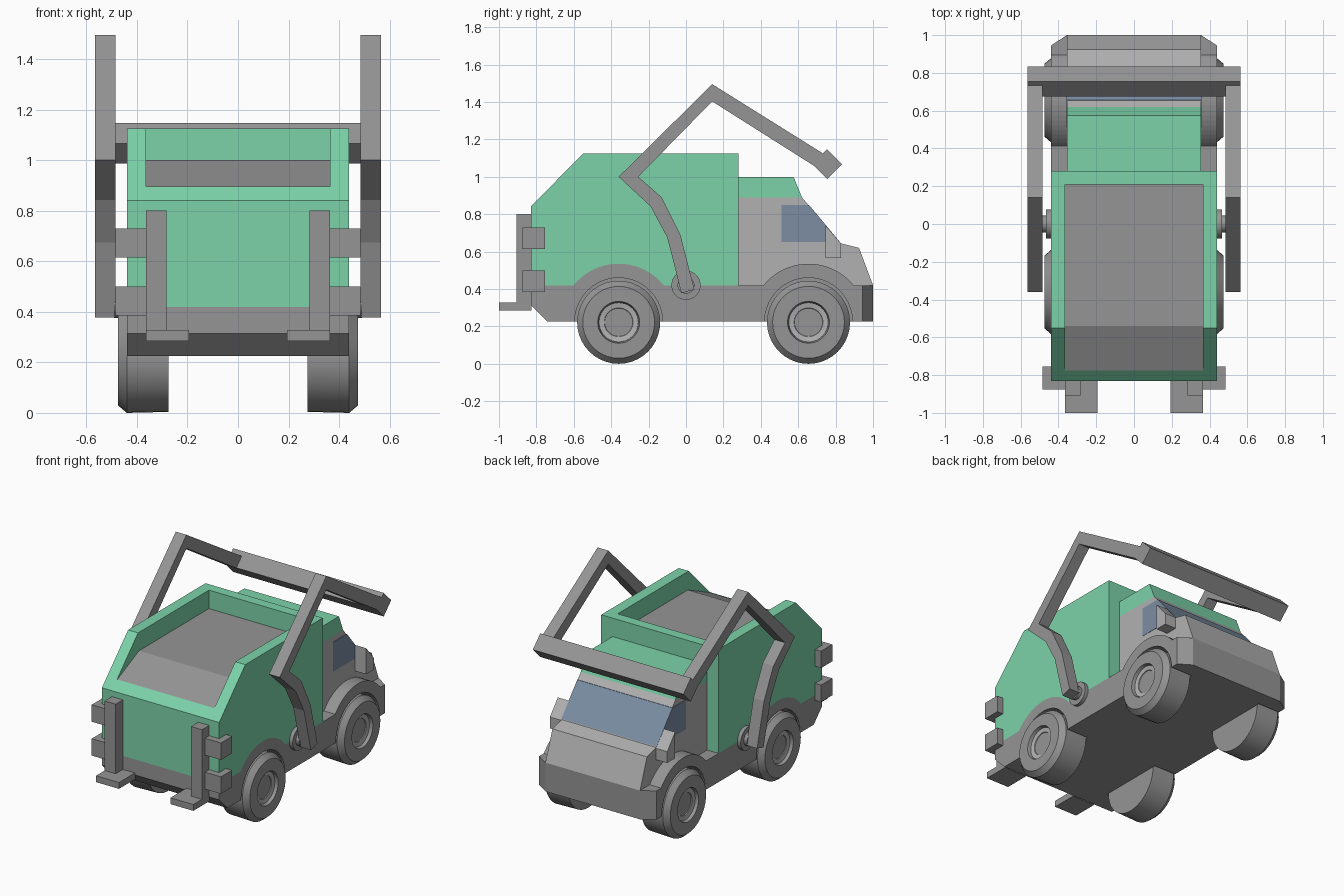
import bpy, bmesh, math

if "Cube" in bpy.data.objects:
    bpy.data.objects.remove(bpy.data.objects["Cube"])

REAR_Y, CAB_Y, AXLE_Z = -0.36, 0.655, 0.225


def material(name, rgb):
    m = bpy.data.materials.new(name)
    m.diffuse_color = (*rgb, 1)
    m.use_nodes = True
    m.node_tree.nodes["Principled BSDF"].inputs["Base Color"].default_value = m.diffuse_color
    return m


GREEN = material("green_paint", (0.2, 0.65, 0.4))
GLASS = material("blue_glass", (0.2, 0.27, 0.37))
LIGHT = material("light_grey", (0.44, 0.44, 0.44))
GREY = material("mid_grey", (0.3, 0.3, 0.3))


def finish(name, bm, mat):
    bmesh.ops.recalc_face_normals(bm, faces=bm.faces)
    me = bpy.data.meshes.new(name)
    bm.to_mesh(me)
    bm.free()
    me.materials.append(mat)
    ob = bpy.data.objects.new(name, me)
    bpy.context.collection.objects.link(ob)
    return ob


def extrude(name, pts, vec, mat):
    bm = bmesh.new()
    f = bm.faces.new([bm.verts.new(p) for p in pts])
    r = bmesh.ops.extrude_face_region(bm, geom=[f])
    bmesh.ops.translate(bm, vec=vec, verts=[g for g in r["geom"] if isinstance(g, bmesh.types.BMVert)])
    return finish(name, bm, mat)


def prism(name, yz, x0, x1, mat=GREY):
    return extrude(name, [(x0, y, z) for y, z in yz], (x1 - x0, 0, 0), mat)


def pair(name, yz, x0, x1, mat=GREY):
    for side, s in (("right", 1), ("left", -1)):
        prism(f"{name}_{side}", yz, s * x0, s * x1, mat)


def rect(y0, y1, z0, z1):
    return [(y0, z0), (y1, z0), (y1, z1), (y0, z1)]


def arc(y, r, z_end, n=20):
    """Arch over an axle, running from low y to high y."""
    a = math.asin((z_end - AXLE_Z) / r)
    ts = [math.pi - a - (math.pi - 2 * a) * i / n for i in range(n + 1)]
    return [(y + r * math.cos(t), AXLE_Z + r * math.sin(t)) for t in ts]


def lathe(name, prof, y, z, s, mat=GREY, n=40):
    """Turn an (x, radius) profile around an x-directed axle."""
    bm = bmesh.new()
    rings = [[bm.verts.new((s * x, y + r * math.cos(math.tau * i / n), z + r * math.sin(math.tau * i / n)))
              for i in range(n)] for x, r in prof]
    for a, b in zip(rings, rings[1:]):
        for i in range(n):
            bm.faces.new((a[i], a[(i + 1) % n], b[(i + 1) % n], b[i]))
    bm.faces.new(rings[0])
    bm.faces.new(rings[-1])
    ob = finish(name, bm, mat)
    bpy.ops.object.select_all(action="DESELECT")
    ob.select_set(True)
    bpy.context.view_layer.objects.active = ob
    bpy.ops.object.shade_smooth_by_angle(angle=math.radians(30))
    return ob


# Chassis: solid core plus side skirts with open wheel wells
rear_arch, cab_arch = arc(REAR_Y, 0.31, 0.42), arc(CAB_Y, 0.31, 0.42)
top = [(0.90, 0.42)] + cab_arch[::-1] + rear_arch[::-1] + [(-0.83, 0.42), (-0.83, 0.315)]
prism("chassis_core", top + [(-0.74, 0.225), (0.90, 0.225)], -0.275, 0.275)
wells = [(-0.74, 0.225)] + arc(REAR_Y, 0.235, 0.225) + arc(CAB_Y, 0.235, 0.225) + [(0.90, 0.225)]
pair("chassis_skirt", top + wells, 0.275, 0.44)

# Bumper with clipped corners
plan = [(-0.44, 0.90), (0.44, 0.90), (0.44, 0.945), (0.355, 1.0), (-0.355, 1.0), (-0.44, 0.945)]
extrude("bumper", [(x, y, 0.225) for x, y in plan], (0, 0, 0.195), GREY)

# Hopper: green shell with a recess cut in the top
hopper = prism("hopper", [(-0.83, 0.42)] + rear_arch + [(0.28, 0.42), (0.28, 1.125), (-0.55, 1.125), (-0.83, 0.84)],
               -0.44, 0.44, GREEN)
cutter = prism("hopper_cutter", [(-0.775, 0.85), (-0.54, 0.95), (0.21, 0.95), (0.21, 1.3), (-0.775, 1.3)],
               -0.365, 0.365, GREEN)
cutter.hide_render = True
cut = hopper.modifiers.new("recess", "BOOLEAN")
cut.operation, cut.object, cut.solver = "DIFFERENCE", cutter, "EXACT"
bpy.context.view_layer.objects.active = hopper
bpy.ops.object.modifier_apply(modifier=cut.name)
bpy.data.objects.remove(cutter)
prism("hopper_load", [(-0.775, 0.84), (-0.775, 0.893), (-0.54, 1.0), (0.21, 1.0), (0.21, 0.94), (-0.54, 0.94)],
      -0.365, 0.365)

# Cab, roof, wraparound glass and side mirrors
prism("cab", [(0.28, 0.42)] + cab_arch + [(1.0, 0.42), (0.925, 0.62), (0.825, 0.645), (0.62, 0.89), (0.28, 0.89)],
      -0.355, 0.355, LIGHT)
prism("cab_roof", [(0.28, 0.89), (0.62, 0.89), (0.575, 1.0), (0.28, 1.0)], -0.355, 0.355, GREEN)
prism("cab_glass", [(0.51, 0.65), (0.824, 0.65), (0.657, 0.85), (0.51, 0.85)], -0.357, 0.357, GLASS)
pair("mirror", [(0.745, 0.565), (0.83, 0.565), (0.83, 0.642), (0.745, 0.742)], 0.35, 0.44, LIGHT)

# Wheels with a sunken hub
tyre = [(0.275, 0.218), (0.44, 0.222), (0.475, 0.192), (0.475, 0.112), (0.445, 0.105)]
hub = [(0.40, 0.105), (0.455, 0.105), (0.45, 0.077), (0.437, 0.072)]
for side, s in (("right", 1), ("left", -1)):
    for end, y in (("rear", REAR_Y), ("cab", CAB_Y)):
        lathe(f"wheel_{end}_{side}", tyre, y, 0.222, s)
        lathe(f"hub_{end}_{side}", hub, y, 0.222, s, LIGHT)
    # Arm pivot
    lathe(f"arm_pivot_{side}", [(0.43, 0.078), (0.465, 0.078), (0.465, 0.045), (0.49, 0.045)], 0, 0.42, s)

# Lifting arms joined by a crossbar
arm = [(-0.025, 0.378), (0.045, 0.397), (-0.03, 0.69), (-0.13, 0.89), (-0.255, 1.0), (0.14, 1.403),
       (0.69, 1.055), (0.74, 1.12), (0.14, 1.495), (-0.36, 1.0), (-0.19, 0.842), (-0.10, 0.675)]
pair("lifting_arm", arm, 0.485, 0.565)
prism("crossbar", [(0.755, 1.147), (0.835, 1.067), (0.755, 0.987), (0.675, 1.067)], -0.565, 0.565)

# Lifting forks and their brackets
pair("fork_post", rect(-0.907, -0.82, 0.325, 0.80), 0.283, 0.365)
pair("fork_foot", rect(-1.0, -0.825, 0.285, 0.328), 0.193, 0.365)
for level, z in (("lower", 0.385), ("upper", 0.615)):
    pair(f"fork_bracket_{level}", rect(-0.875, -0.755, z, z + 0.115), 0.36, 0.485)
